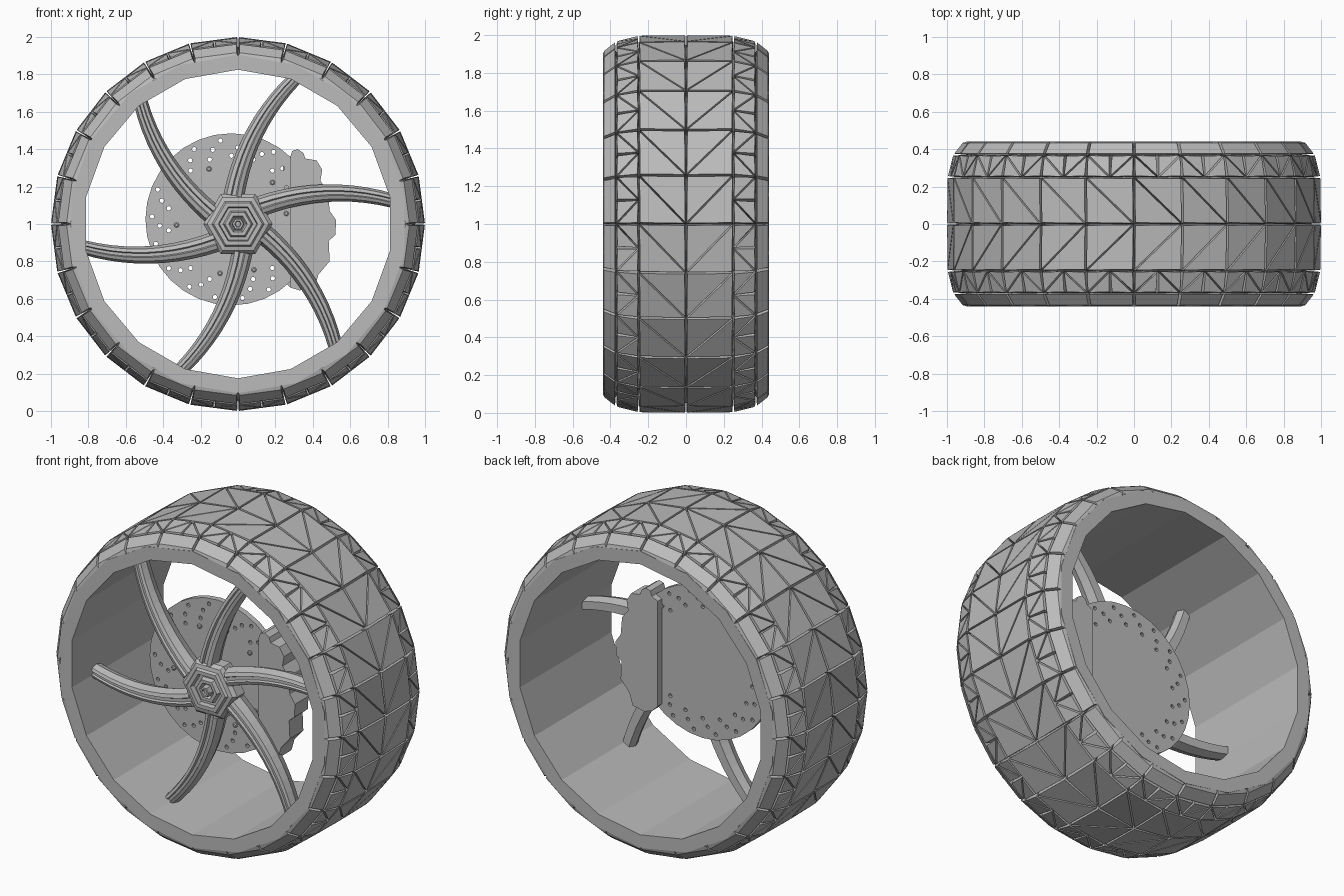
import bpy, bmesh
from math import sin, cos, pi, radians

if "Cube" in bpy.data.objects:
    bpy.data.objects.remove(bpy.data.objects["Cube"], do_unlink=True)

GREY = (0.5, 0.5, 0.5, 1)
mat = bpy.data.materials.new("plain grey")
mat.use_nodes = True
mat.diffuse_color = GREY
mat.node_tree.nodes["Principled BSDF"].inputs["Base Color"].default_value = GREY


def finish(name, bm, fix=True):
    if fix:
        bmesh.ops.recalc_face_normals(bm, faces=bm.faces)
    me = bpy.data.meshes.new(name)
    bm.to_mesh(me)
    bm.free()
    me.materials.append(mat)
    ob = bpy.data.objects.new(name, me)
    bpy.context.collection.objects.link(ob)
    return ob


def polar(r, a, y, cx=0, cz=1):
    return (cx + r * sin(a), y, cz + r * cos(a))


def skin(bm, rings, closed):
    """Bridge equal rings of points; closed joins the last ring to the first."""
    vs = [[bm.verts.new(p) for p in ring] for ring in rings]
    n = len(vs[0])
    for i in range(len(vs) if closed else len(vs) - 1):
        a, b = vs[i], vs[(i + 1) % len(vs)]
        for k in range(n):
            bm.faces.new((a[k], a[(k + 1) % n], b[(k + 1) % n], b[k]))
    return vs


def add_lathe(bm, profile, sides, cx=0, cz=1, turn=0, closed=False):
    rings = [[polar(r, turn + 2 * pi * k / sides, y, cx, cz) for k in range(sides)]
             for r, y in profile]
    vs = skin(bm, rings, closed)
    if not closed:
        bm.faces.new(vs[0])
        bm.faces.new(vs[-1])


def lathe(name, profile, sides, **kw):
    bm = bmesh.new()
    add_lathe(bm, profile, sides, **kw)
    return finish(name, bm)


# Wheel barrel: plain faceted ring
HALF = 0.44
lathe("barrel", [(0.825, -HALF), (0.905, -HALF), (0.905, HALF), (0.825, HALF)], 18, closed=True)

# Tread: flat blocks on a faceted shell, separated by V grooves
BLOCKS = 24
ROWS = [(0, 1.0), (0.25, 0.997), (0.37, 0.967), (HALF, 0.912)]
bm = bmesh.new()
cache = {}


def tread_vert(i, row, side):
    """Even i is a block corner, odd i the middle of a block edge."""
    i %= 2 * BLOCKS
    key = (i, row, side if row else 1)
    if key not in cache:
        y, r = ROWS[row]
        if i % 2:
            r *= cos(pi / BLOCKS)
        cache[key] = bm.verts.new(polar(r, pi * i / BLOCKS, y * side))
    return cache[key]


for side in (-1, 1):
    for b in range(BLOCKS):
        s, m, e = 2 * b, 2 * b + 1, 2 * b + 2
        cells = [
            [(s, 0), (e, 0), (s, 1)], [(e, 0), (e, 1), (s, 1)],
            [(s, 1), (m, 1), (s, 2)], [(m, 1), (m, 2), (s, 2)],
            [(m, 1), (e, 1), (e, 2)], [(m, 1), (e, 2), (m, 2)],
            [(s, 2), (e, 2), (e, 3), (s, 3)]]
        for cell in cells:
            f = bm.faces.new([tread_vert(i, row, side) for i, row in cell])
            f.normal_update()
            c = f.calc_center_median()
            if f.normal.x * c.x + f.normal.z * (c.z - 1) < 0:
                f.normal_flip()
bmesh.ops.inset_individual(bm, faces=bm.faces[:], thickness=0.011, depth=0)
for (i, row, side), v in cache.items():
    k = 0.98 if row == 3 else 0.945 if i % 2 else 0.925
    v.co.x *= k
    v.co.z = 1 + (v.co.z - 1) * k
finish("tread", bm, fix=False)

# Six swept spokes with a grooved front face
SECTION = [(-1, 0), (-0.7, -0.85), (-0.3, -1), (-0.18, -0.75), (0.18, -0.75),
           (0.3, -1), (0.7, -0.85), (1, 0), (0.6, 1), (-0.6, 1)]
STEPS = 10
for n in range(6):
    turn = n * pi / 3
    bm = bmesh.new()
    rings = []
    for j in range(STEPS + 1):
        t = j / STEPS
        x, z = 0.12 + 0.705 * t, 0.095 + 0.25 * t - 0.22 * t * t
        slope = (0.25 - 0.44 * t) / 0.705
        length = (1 + slope * slope) ** 0.5
        nx, nz = -slope / length, 1 / length
        wide, deep, y = 0.056 - 0.018 * t, 0.06 - 0.015 * t, -0.235 + 0.03 * t
        ring = []
        for u, d in SECTION:
            px, pz = x + nx * wide * u, z + nz * wide * u
            ring.append((px * cos(turn) - pz * sin(turn), y + deep * d,
                         1 + px * sin(turn) + pz * cos(turn)))
        rings.append(ring)
    ends = skin(bm, rings, False)
    bm.faces.new(ends[0])
    bm.faces.new(ends[-1])
    finish(f"spoke_{n + 1}", bm)

# Stepped six-sided hub and the axle behind it
HUB = [(0.16, -0.18), (0.185, -0.2), (0.185, -0.27), (0.165, -0.29), (0.14, -0.295),
       (0.13, -0.31), (0.105, -0.31), (0.1, -0.28), (0.08, -0.28), (0.07, -0.305),
       (0.05, -0.305), (0.04, -0.285), (0.034, -0.285), (0.03, -0.325), (0.018, -0.325),
       (0.014, -0.31)]
lathe("hub", HUB, 6, turn=pi / 6)
lathe("axle", [(0.09, -0.19), (0.09, -0.13)], 16)

# Brake disc with drilled holes
DX, DZ = -0.035, 1.025
disc = lathe("brake_disc", [(0.46, -0.145), (0.46, -0.11)], 32, cx=DX, cz=DZ)
bm = bmesh.new()
for g in range(18):
    for r, shift in ((0.34, 0), (0.385, 5), (0.425, 12)):
        p = polar(r, radians(20 * g + shift), 0, DX, DZ)
        add_lathe(bm, [(0.012, -0.2), (0.012, -0.05)], 8, cx=p[0], cz=p[2])
cutter = finish("hole_cutter", bm)
cutter.hide_render = True
mod = disc.modifiers.new("holes", "BOOLEAN")
mod.operation = "DIFFERENCE"
mod.solver = "EXACT"
mod.object = cutter
bpy.context.view_layer.update()
drilled = bpy.data.meshes.new_from_object(
    disc.evaluated_get(bpy.context.evaluated_depsgraph_get()))
disc.modifiers.clear()
disc.data = drilled
bpy.data.objects.remove(cutter, do_unlink=True)

# Small bolts on the front of the disc
bm = bmesh.new()
for k in range(10):
    p = polar(0.295, radians(36 * k + 12), 0, DX, DZ)
    add_lathe(bm, [(0.014, -0.14), (0.014, -0.152), (0.008, -0.156)], 8, cx=p[0], cz=p[2])
finish("disc_bolts", bm)

# Brake caliper: contoured slab gripping the edge of the disc
OUTLINE = [(0.24, 1.34), (0.28, 1.36), (0.29, 1.39), (0.32, 1.4), (0.35, 1.38), (0.36, 1.35),
           (0.42, 1.34), (0.45, 1.29), (0.44, 1.23), (0.48, 1.18), (0.49, 1.07), (0.525, 1.02),
           (0.52, 0.94), (0.485, 0.91), (0.49, 0.8), (0.43, 0.73), (0.41, 0.66), (0.33, 0.645),
           (0.28, 0.66), (0.24, 0.7)]


def slab(name, pts, y0, y1):
    bm = bmesh.new()
    ends = skin(bm, [[(x, y, z) for x, z in pts] for y in (y0, y1)], False)
    bm.faces.new(ends[0])
    bm.faces.new(ends[1])
    return finish(name, bm)


slab("caliper_front", [(max(x, 0.28), z) for x, z in OUTLINE[1:-1]], -0.2, -0.13)
slab("caliper_back", OUTLINE, -0.13, -0.07)
